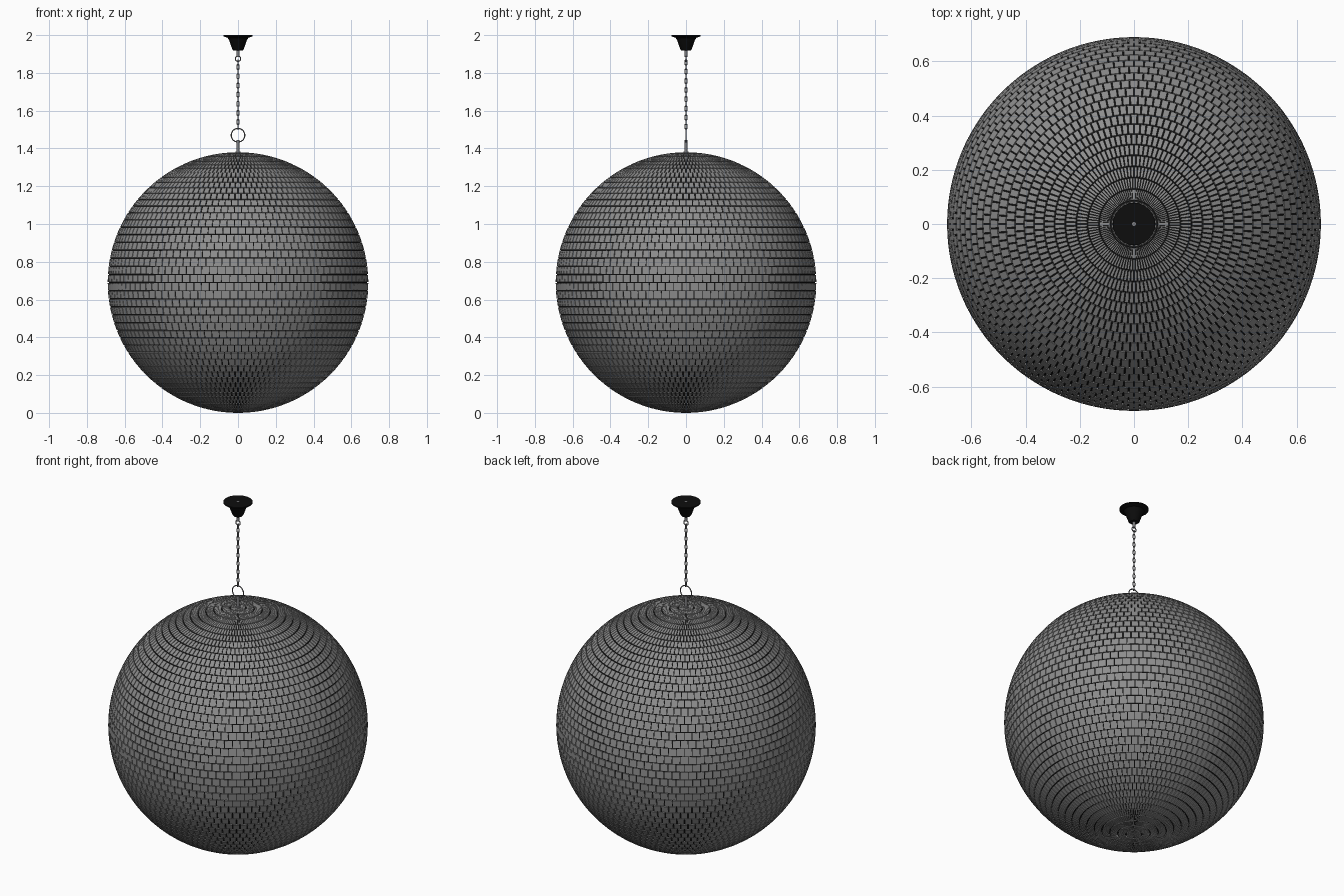
import bpy
import bmesh
from math import sin, cos, pi
from mathutils import Vector, Matrix

cube = bpy.data.objects.get("Cube")
if cube:
    bpy.data.objects.remove(cube)


def material(name, rgb, metallic=0.0):
    m = bpy.data.materials.new(name)
    m.use_nodes = True
    m.diffuse_color = (*rgb, 1)
    shader = m.node_tree.nodes["Principled BSDF"]
    shader.inputs["Base Color"].default_value = (*rgb, 1)
    return m


MIRROR = material("mirror grey", (0.27, 0.27, 0.27))
BLACK = material("black", (0.004, 0.004, 0.004))
STEEL = material("steel grey", (0.2, 0.2, 0.21))

R = 0.69            # ball radius, also its centre height
ROWS, COLS = 50, 100
GAP, DEPTH = 0.0045, 0.006
CENTRE = Vector((0, 0, R))


def finish(name, bm, mat, smooth=False):
    bmesh.ops.recalc_face_normals(bm, faces=bm.faces)
    mesh = bpy.data.meshes.new(name)
    bm.to_mesh(mesh)
    bm.free()
    mesh.materials.append(mat)
    obj = bpy.data.objects.new(name, mesh)
    bpy.context.collection.objects.link(obj)
    if smooth:
        bpy.ops.object.select_all(action="DESELECT")
        obj.select_set(True)
        bpy.context.view_layer.objects.active = obj
        bpy.ops.object.shade_smooth_by_angle()
    return obj


def lathe(name, profile, mat, sides=32):
    """Spin (radius, height) points around the z axis."""
    bm = bmesh.new()
    verts = [bm.verts.new((r, 0, z)) for r, z in profile]
    edges = [bm.edges.new(pair) for pair in zip(verts, verts[1:])]
    bmesh.ops.spin(bm, geom=verts + edges, cent=(0, 0, 0), axis=(0, 0, 1),
                   angle=2 * pi, steps=sides, use_merge=True)
    bmesh.ops.remove_doubles(bm, verts=bm.verts, dist=0.00001)
    return finish(name, bm, mat, True)


def add_link(bm, z, radius, wire, stretch=0.0, turn=0.0, steps=20, sides=8):
    """Add an upright ring, stretched into an oval chain link."""
    rings = []
    for i in range(steps):
        a = 2 * pi * (i + 0.5) / steps
        shift = stretch if sin(a) > 0 else -stretch
        ring = []
        for j in range(sides):
            b = 2 * pi * j / sides
            d = radius + wire * cos(b)
            p = Vector((d * cos(a), wire * sin(b), d * sin(a) + shift))
            p = Matrix.Rotation(turn, 3, "Z") @ p
            ring.append(bm.verts.new(p + Vector((0, 0, z))))
        rings.append(ring)
    for i in range(steps):
        p, q = rings[i], rings[(i + 1) % steps]
        for j in range(sides):
            k = (j + 1) % sides
            bm.faces.new((p[j], q[j], q[k], p[k]))


# Dark core that shows between the tiles
bm = bmesh.new()
bmesh.ops.create_uvsphere(bm, u_segments=COLS, v_segments=ROWS,
                          radius=R - DEPTH, matrix=Matrix.Translation(CENTRE))
finish("ball_core", bm, BLACK, True)

# Mirror tiles laid in staggered rows
bm = bmesh.new()


def ball_point(radius, polar, angle):
    return CENTRE + radius * Vector((sin(polar) * cos(angle),
                                     sin(polar) * sin(angle), cos(polar)))


step = 2 * pi / COLS
half_gap = GAP / R / 2
for row in range(ROWS):
    top = pi * row / ROWS + half_gap
    low = pi * (row + 1) / ROWS - half_gap
    ring = R * sin((top + low) / 2)
    trim = min(GAP / ring / 2, 0.1 * step)
    for col in range(COLS):
        start = (col + 0.5 * (row % 2)) * step
        a, b = start + trim, start + step - trim
        corners = [(top, a), (low, a), (low, b), (top, b)]
        outer = [bm.verts.new(ball_point(R, *c)) for c in corners]
        inner = [bm.verts.new(ball_point(R - DEPTH - 0.002, *c)) for c in corners]
        bm.faces.new(outer)
        for i in range(4):
            j = (i + 1) % 4
            bm.faces.new((outer[j], outer[i], inner[i], inner[j]))
finish("mirror_tiles", bm, MIRROR)

# Ceiling canopy with its flange
lathe("ceiling_canopy", [(0, 2.0), (0.078, 2.0), (0.078, 1.994), (0.055, 1.986),
                         (0.048, 1.975), (0.03, 1.925), (0.024, 1.918),
                         (0, 1.918)], BLACK)
lathe("canopy_screw", [(0, 2.0005), (0.008, 2.0005), (0.008, 1.99), (0, 1.99)],
      STEEL, 8)

# Stems at the canopy and on top of the ball
lathe("upper_stem", [(0, 1.92), (0.008, 1.92), (0.008, 1.885), (0, 1.885)],
      STEEL, 16)
lathe("ball_stem", [(0, 1.445), (0.008, 1.445), (0.008, 1.385), (0.014, 1.383),
                    (0.014, 1.376), (0, 1.376)], STEEL, 16)

# Hanging rings
bm = bmesh.new()
add_link(bm, 1.47, 0.036, 0.003, steps=40)
finish("ball_ring", bm, STEEL, True)
bm = bmesh.new()
add_link(bm, 1.875, 0.014, 0.003, steps=24)
finish("upper_ring", bm, STEEL, True)

# Chain of alternating links
bm = bmesh.new()
LINKS = 15
for n in range(LINKS):
    z = 1.515 + (1.855 - 1.515) * n / (LINKS - 1)
    add_link(bm, z, 0.006, 0.0022, 0.0085, pi / 2 * ((n + 1) % 2))
finish("chain", bm, STEEL, True)
